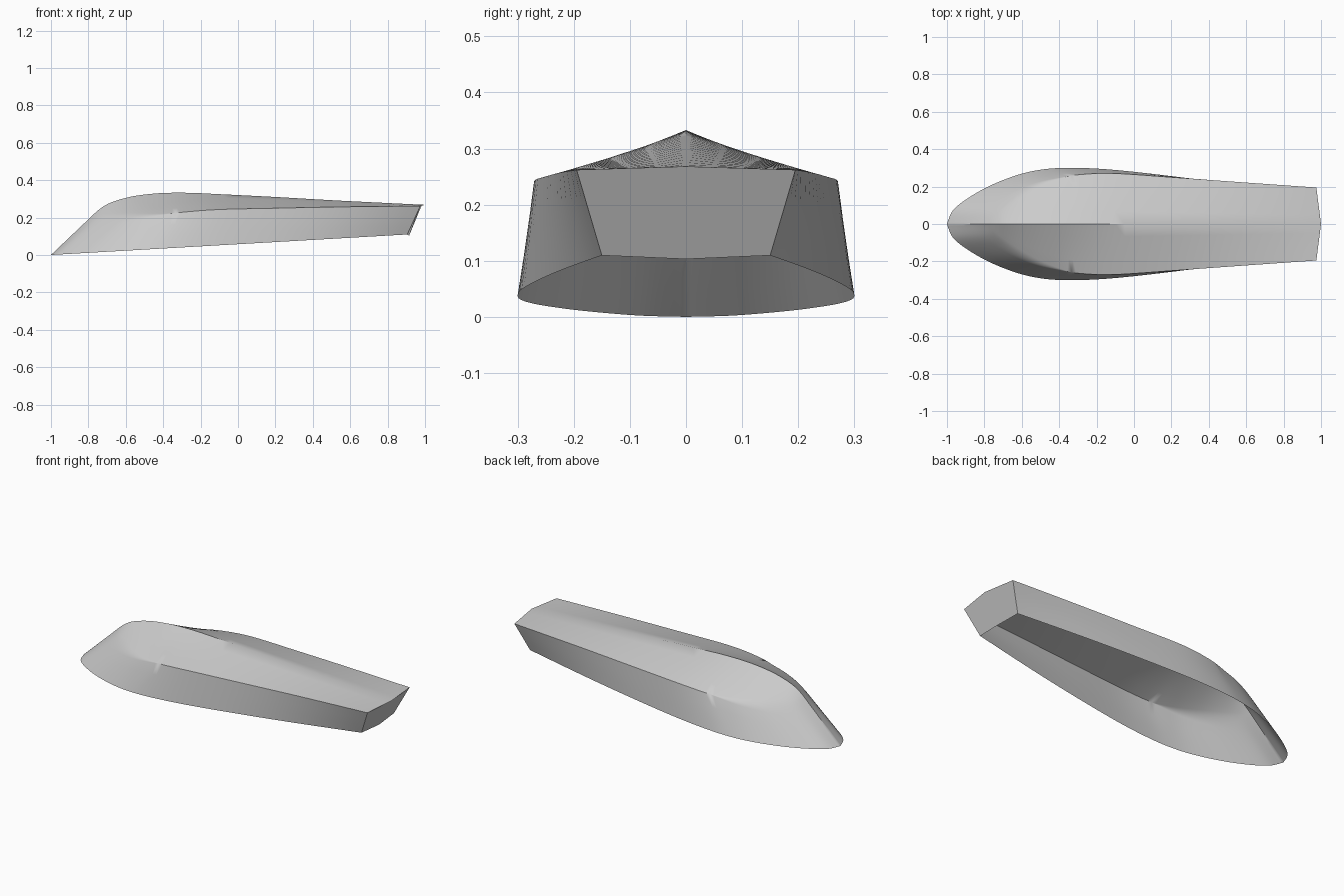
import bpy, bmesh, math
from mathutils import Vector

cube = bpy.data.objects.get("Cube")
if cube:
    bpy.data.objects.remove(cube, do_unlink=True)


def make_material(name, colour):
    material = bpy.data.materials.new(name)
    material.use_nodes = True
    material.diffuse_color = colour
    shader = next(n for n in material.node_tree.nodes if n.type == "BSDF_PRINCIPLED")
    shader.inputs["Base Color"].default_value = colour
    return material


# Stations from bow to stern: rim x, y / deck edge x, y, z / ridge x, z
STATIONS = [
    (-1, 0, -.79, 0, .2, -.79, .2),
    (-.97, .07, -.75, .06, .2, -.74, .245),
    (-.9, .13, -.69, .115, .2, -.68, .28),
    (-.78, .2, -.6, .175, .205, -.58, .31),
    (-.63, .26, -.5, .22, .21, -.48, .325),
    (-.5, .29, -.4, .245, .217, -.38, .332),
    (-.36, .3, -.28, .265, .23, -.25, .332),
    (-.15, .293, -.1, .27, .243, -.1, .325),
    (.15, .262, .2, .25, .25, .2, .31),
    (.5, .215, .55, .225, .257, .55, .29),
    (.905, .15, .975, .195, .262, 1, .268),
]
STEPS = 5
RIM_SLOPE = .0575
SOFT_END = 5.5


def station_at(t):
    """Smooth interpolation through the stations."""
    last = len(STATIONS) - 1
    i = min(int(t), last - 1)
    f = t - i
    a, b, c, d = (STATIONS[min(max(k, 0), last)] for k in range(i - 1, i + 3))
    return [q + f / 2 * (r - p + f * (2 * p - 5 * q + 4 * r - s + f * (3 * (q - r) + s - p)))
            for p, q, r, s in zip(a, b, c, d)]


def half_section(t):
    """Points from the rim, round the shoulder, up to the ridge."""
    bx, by, dx, dy, dz, rx, rz = station_at(t)
    rim = Vector((bx, by, RIM_SLOPE * (bx + 1)))
    edge = Vector((dx, dy, dz))
    ridge = Vector((rx, 0, rz))
    soft = .4 * max(0, 1 - t / SOFT_END)
    low, high = edge.lerp(rim, soft), edge.lerp(ridge, soft)
    wall = [rim.lerp(low, k / 3) for k in range(3)]
    shoulder = [low.lerp(edge, k / 6).lerp(edge.lerp(high, k / 6), k / 6) for k in range(7)]
    deck = [high.lerp(ridge, k / 4) for k in range(1, 5)]
    return wall + shoulder + deck


# Open-bottomed hull shell lofted across both sides
bm = bmesh.new()
rings = []
for i in range((len(STATIONS) - 1) * STEPS + 1):
    side = half_section(i / STEPS)
    mirrored = [Vector((p.x, -p.y, p.z)) for p in reversed(side[:-1])]
    rings.append([bm.verts.new(p) for p in side + mirrored])
for near, far in zip(rings, rings[1:]):
    for j in range(len(near) - 1):
        bm.faces.new((near[j], near[j + 1], far[j + 1], far[j]))

# Raked stern panel
keel = bm.verts.new((.915, 0, .103))
bm.faces.new(rings[-1] + [keel])
bmesh.ops.remove_doubles(bm, verts=bm.verts, dist=.0005)
bmesh.ops.dissolve_degenerate(bm, edges=bm.edges, dist=.0001)

mesh = bpy.data.meshes.new("hull")
bm.to_mesh(mesh)
bm.free()
hull = bpy.data.objects.new("hull", mesh)
bpy.context.collection.objects.link(hull)
mesh.materials.append(make_material("light grey", (.6, .6, .6, 1)))

# Smooth skin with crisp stem, deck edge and stern
bpy.ops.object.select_all(action="DESELECT")
hull.select_set(True)
bpy.context.view_layer.objects.active = hull
bpy.ops.object.shade_smooth_by_angle(angle=math.radians(33))
